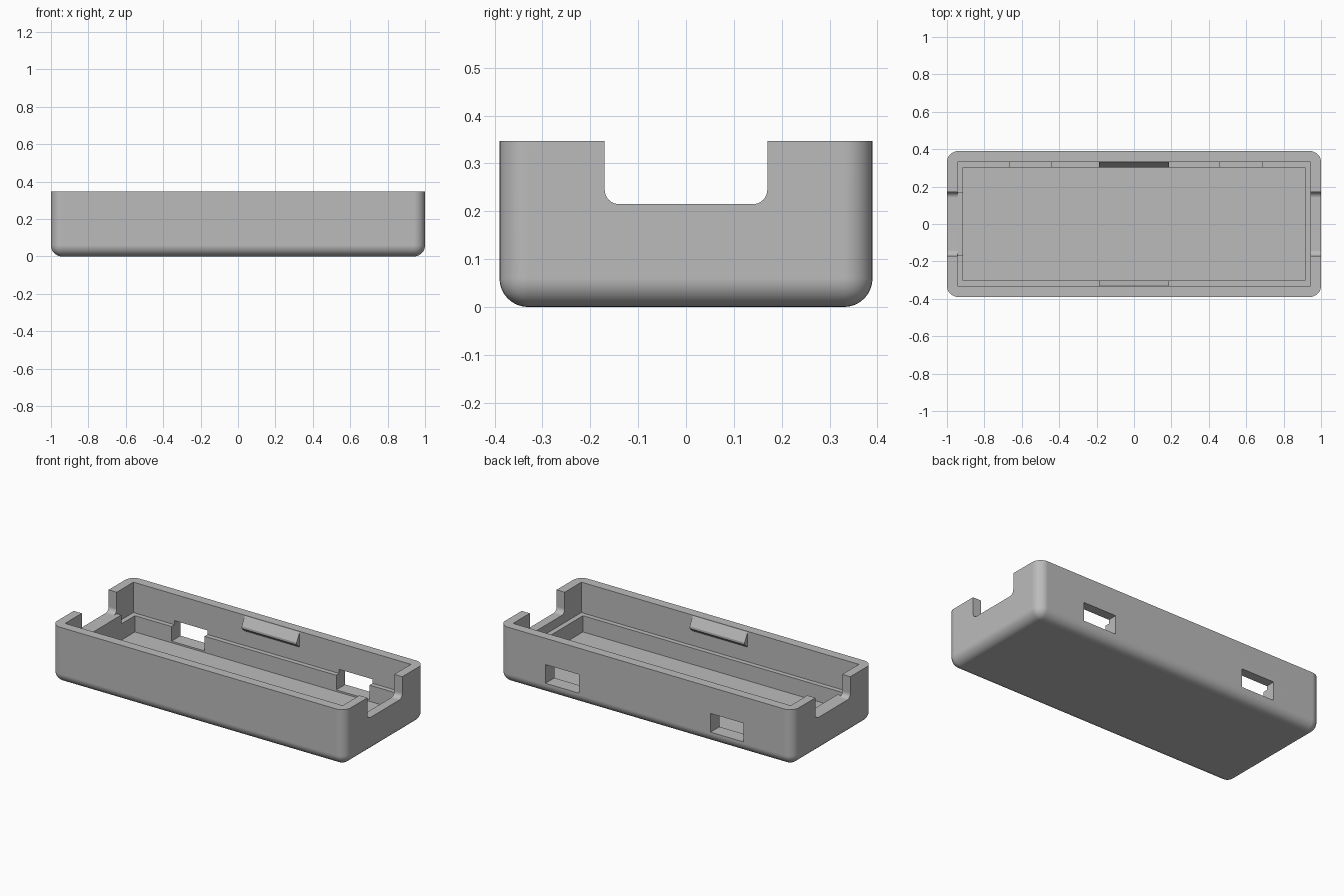
import bpy
import bmesh
from math import radians
from mathutils import Vector

cube = bpy.data.objects.get("Cube")
if cube:
    bpy.data.objects.remove(cube, do_unlink=True)

grey = bpy.data.materials.new("light_grey_plastic")
grey.use_nodes = True
colour = (0.5, 0.5, 0.5, 1)
grey.diffuse_color = colour
grey.node_tree.nodes["Principled BSDF"].inputs["Base Color"].default_value = colour

WIDTH, DEPTH, HEIGHT = 2.0, 0.78, 0.347
FLOOR, LEDGE, SILL = 0.06, 0.16, 0.215
RIM_X, RIM_Y = 0.945, 0.332          # cavity above the ledge
WELL_X, WELL_Y = 0.914, 0.303        # cavity below the ledge
ABOVE = 0.5


def add_object(name, bm):
    bmesh.ops.recalc_face_normals(bm, faces=bm.faces)
    mesh = bpy.data.meshes.new(name)
    bm.to_mesh(mesh)
    bm.free()
    mesh.materials.append(grey)
    obj = bpy.data.objects.new(name, mesh)
    bpy.context.collection.objects.link(obj)
    return obj


def box(name, low, high, radius=0, rounded=None):
    """Box between two corners, rounding the edges chosen by a rule."""
    low, high = Vector(low), Vector(high)
    bm = bmesh.new()
    bmesh.ops.create_cube(bm, size=1)
    for v in bm.verts:
        v.co = (low + high) / 2 + v.co * (high - low)
    if rounded:
        edges = [e for e in bm.edges if rounded(e.verts[0].co, e.verts[1].co)]
        bmesh.ops.bevel(bm, geom=edges, offset=radius, segments=8,
                        profile=0.5, affect='EDGES')
    return add_object(name, bm)


def activate(obj):
    bpy.ops.object.select_all(action='DESELECT')
    obj.select_set(True)
    bpy.context.view_layer.objects.active = obj


def cut(target, cutter):
    cutter.hide_render = True
    mod = target.modifiers.new("cut", 'BOOLEAN')
    mod.operation = 'DIFFERENCE'
    mod.solver = 'EXACT'
    mod.object = cutter
    activate(target)
    bpy.ops.object.modifier_apply(modifier=mod.name)
    bpy.data.objects.remove(cutter, do_unlink=True)


# Tray with rounded corners and bottom, and a square top rim
tray = box("tray", (-WIDTH / 2, -DEPTH / 2, 0), (WIDTH / 2, DEPTH / 2, HEIGHT), 0.06,
           lambda a, b: min(a.z, b.z) < 0.01)

# Stepped cavity
cut(tray, box("rim_cutter", (-RIM_X, -RIM_Y, LEDGE), (RIM_X, RIM_Y, ABOVE)))
cut(tray, box("well_cutter", (-WELL_X, -WELL_Y, FLOOR), (WELL_X, WELL_Y, ABOVE)))

# End notches with rounded lower corners
for side in (-1, 1):
    x_range = sorted((side * 0.93, side * 1.1))
    cut(tray, box("notch_cutter", (x_range[0], -0.17, SILL), (x_range[1], 0.17, ABOVE), 0.03,
                  lambda a, b: max(a.z, b.z) < 0.25 and abs(a.y - b.y) < 0.01))

# Ports through the back wall and its ledge
for x0, x1 in ((-0.665, -0.44), (0.457, 0.684)):
    cut(tray, box("port_cutter", (x0, 0.29, 0.07), (x1, 0.5, 0.185)))

activate(tray)
bpy.ops.object.shade_smooth_by_angle(angle=radians(30))
weighted = tray.modifiers.new("even_normals", 'WEIGHTED_NORMAL')
weighted.keep_sharp = True

# Raised sill at the right end, level with the notch
box("right_notch_sill", (-RIM_X, -0.17, FLOOR), (-WELL_X, 0.17, SILL))


# Snap tabs inside the long walls
def snap_tab(name, side):
    profile = [(RIM_Y, 0.342), (WELL_Y, 0.288), (WELL_Y, 0.275), (RIM_Y, 0.25)]
    bm = bmesh.new()
    face = bm.faces.new([bm.verts.new((-0.187, side * y, z)) for y, z in profile])
    grown = bmesh.ops.extrude_face_region(bm, geom=[face])["geom"]
    bmesh.ops.translate(bm, vec=(0.374, 0, 0),
                        verts=[v for v in grown if isinstance(v, bmesh.types.BMVert)])
    return add_object(name, bm)


snap_tab("front_snap_tab", -1)
snap_tab("back_snap_tab", 1)
